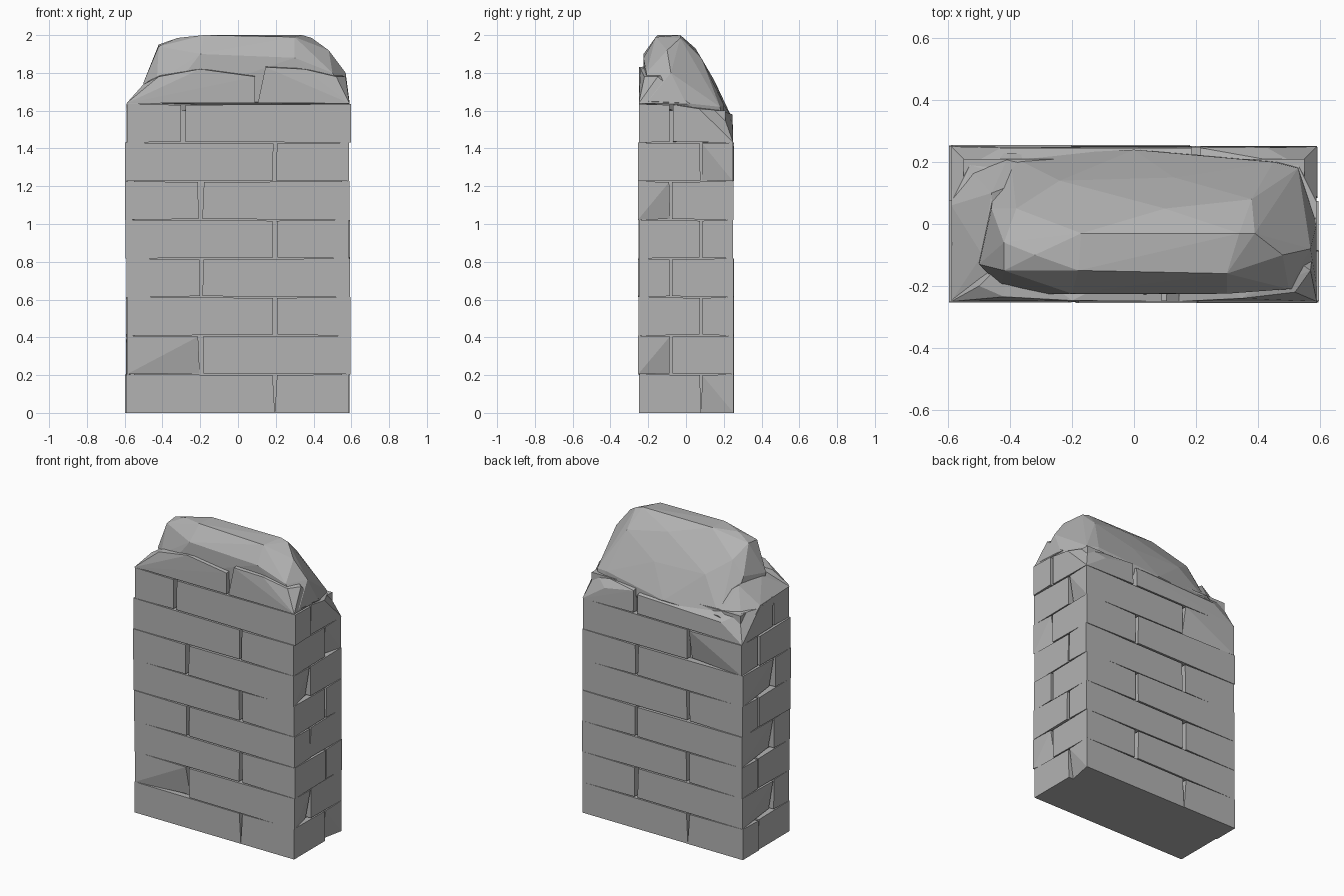
import bpy, bmesh, random

random.seed(4)
cube = bpy.data.objects.get("Cube")
if cube:
    bpy.data.objects.remove(cube, do_unlink=True)

stone = bpy.data.materials.new("grey stone")
stone.use_nodes = True
stone.diffuse_color = (0.45, 0.45, 0.45, 1)
stone.node_tree.nodes["Principled BSDF"].inputs["Base Color"].default_value = stone.diffuse_color


def hull(name, points):
    """Flat-faced stone wrapped tightly around a few points."""
    bm = bmesh.new()
    for p in points:
        bm.verts.new(p)
    res = bmesh.ops.convex_hull(bm, input=bm.verts)
    spare = {v for v in res["geom_interior"] + res["geom_unused"]
             if isinstance(v, bmesh.types.BMVert)}
    bmesh.ops.delete(bm, geom=list(spare), context="VERTS")
    bmesh.ops.dissolve_limit(bm, angle_limit=0.005, verts=bm.verts, edges=bm.edges)
    bmesh.ops.recalc_face_normals(bm, faces=bm.faces)
    mesh = bpy.data.meshes.new(name)
    bm.to_mesh(mesh)
    bm.free()
    mesh.materials.append(stone)
    obj = bpy.data.objects.new(name, mesh)
    bpy.context.collection.objects.link(obj)
    return obj


W, D, H = 0.59, 0.25, 0.2044   # half width, half depth, course height


def brick(name, z, sx, sy, xj, yj, low_gap, chips):
    """Corner brick whose bed joints open up away from the outer corner."""
    pts = []
    ox, oy = sx * (W + random.uniform(-0.003, 0.008)), sy * (D + random.uniform(-0.002, 0.005))
    for top in (0, 1):
        gap = random.uniform(0.008, 0.017) if top else low_gap
        bed = 0.005 if (top or z > 0) else 0
        zz = z + H - bed if top else z + bed
        x_in, y_in = xj + sx * gap, yj + sy * gap * 0.6
        chip_f = 0.035 if "face" in chips and not top else 0
        chip_s = 0.035 if "side" in chips and not top else 0
        pts += [(ox, oy, z + H * top),
                (x_in, oy - sy * chip_f, zz),
                (ox - sx * chip_s, y_in, zz),
                (x_in, y_in, zz)]
    hull(name, pts)


# Mortar core
hull("mortar_core", [(x, y, z) for x in (-0.55, 0.55) for y in (-0.21, 0.21) for z in (0, 1.6)])

# Chipped bricks: course, x sign, y sign
chipped = {(1, -1, -1): "face", (1, 1, -1): "side", (5, 1, -1): "side",
           (0, 1, 1): "side", (6, 1, 1): "side", (6, -1, 1): "face",
           (1, -1, 1): "side", (3, -1, 1): "side", (5, -1, 1): "side"}

# Running-bond courses, the top one has its front half only
for c in range(8):
    flip = 1 if c % 2 == 0 else -1
    front_joint = -0.29 if c == 7 else 0.195 * flip
    for sy, side in ((-1, "front"), (1, "back")):
        if c == 7 and sy > 0:
            continue
        xj = front_joint if sy < 0 else -0.19 * flip
        for sx, hand in ((-1, "right"), (1, "left")):
            low = 0 if c == 0 else random.uniform(0.006, 0.015)
            brick(f"{side}_{hand}_brick_{c + 1}", c * H, sx, sy, xj, 0.08 * flip,
                  low, chipped.get((c, sx, sy), ""))

# Broken back half of the top course
Z = 7 * H
for sx, hand, joint, peak in ((1, "left", 0.215, 1.58), (-1, "right", 0.185, 1.56)):
    hull(f"broken_back_{hand}", [
        (sx * W, D, Z), (sx * W, -0.07, Z + 0.005), (joint, D, Z + 0.005), (joint, -0.07, Z),
        (sx * W, -0.07, 1.632), (sx * W, 0.07, 1.61), (joint, 0.0, 1.64),
        (joint, 0.246, peak), (sx * 0.43, 0.246, 1.54), (sx * 0.53, 0.19, 1.6)])

# Low sloping shoulder at the right end
hull("right_shoulder", [
    (-W, -D, 1.635), (-W, 0.06, 1.625), (-0.58, 0.23, 1.46), (-0.49, -0.1, 1.74),
    (-0.45, -0.2, 1.75), (-0.46, 0.1, 1.74), (-0.4, 0.23, 1.57),
    (-0.2, -0.2, 1.64), (-0.2, 0.2, 1.55), (-0.5, -0.2, 1.5)])

# Front facing stones under the cap, either side of a wedge joint
hull("cap_front_right", [
    (-W, -D, 1.639), (0.09, -D, 1.64), (0.09, -D, 1.78), (-0.2, -0.247, 1.82),
    (-0.42, -0.235, 1.78), (-0.5, -0.2, 1.74), (0.09, -0.1, 1.8), (-0.4, -0.1, 1.8),
    (0.09, -0.1, 1.64), (-0.5, -0.1, 1.64)])
hull("cap_front_left", [
    (W, -D, 1.639), (0.105, -D, 1.64), (0.145, -D, 1.83), (0.35, -0.24, 1.82),
    (0.52, -0.22, 1.78), (0.57, -0.15, 1.78), (0.15, -0.1, 1.85), (0.5, -0.1, 1.8),
    (W, 0.02, 1.635), (0.11, -0.1, 1.64)])

# Weathered rocky cap
hull("weathered_cap", [
    # ridge
    (-0.18, -0.15, 2), (0.3, -0.16, 1.99), (0.34, -0.03, 2), (-0.17, -0.03, 2),
    (0.39, -0.03, 1.985), (-0.32, -0.1, 1.985), (-0.42, -0.06, 1.95), (-0.42, -0.15, 1.94),
    # right end
    (-0.5, -0.13, 1.75), (-0.5, -0.1, 1.62), (-0.46, 0.05, 1.78), (-0.43, -0.2, 1.75),
    # front
    (-0.2, -0.225, 1.9), (0.3, -0.225, 1.88), (-0.4, -0.23, 1.64), (0.5, -0.21, 1.8),
    # left end
    (0.48, -0.1, 1.92), (0.57, -0.08, 1.8), (W, -0.2, 1.65), (W, 0.0, 1.64), (0.53, 0.18, 1.62),
    # back slope
    (-0.38, 0.05, 1.87), (-0.24, 0.14, 1.77), (0.13, 0.15, 1.76), (0.38, 0.08, 1.88),
    (0.1, 0.05, 1.93), (-0.4, 0.22, 1.55), (0.45, 0.2, 1.63), (0.0, 0.24, 1.57),
    (-0.45, 0.2, 1.5), (0.5, 0.2, 1.5)])
